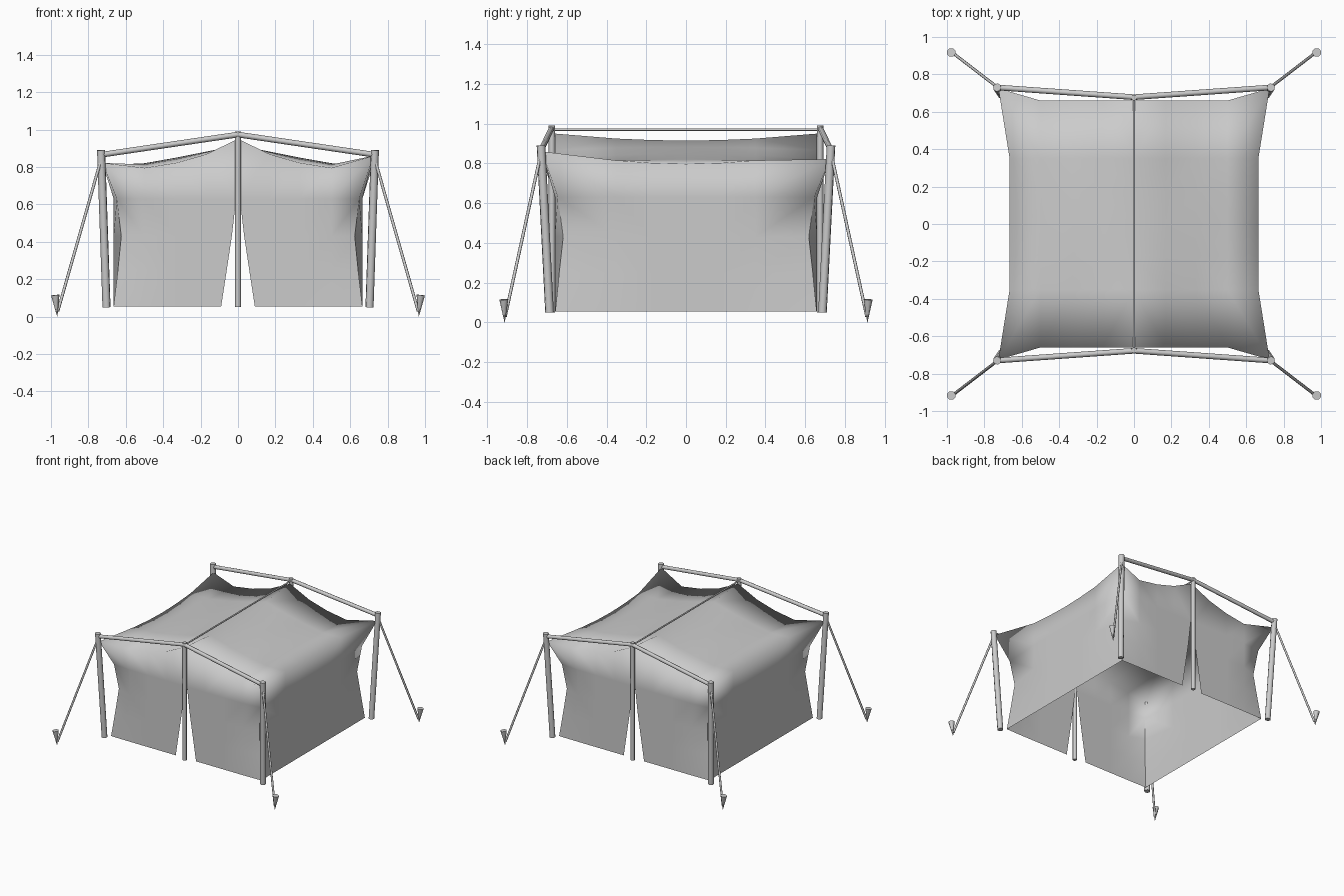
import bpy, bmesh
from mathutils import Vector

if "Cube" in bpy.data.objects:
    bpy.data.objects.remove(bpy.data.objects["Cube"])

grey = bpy.data.materials.new("light grey")
grey.use_nodes = True
colour = (0.6, 0.6, 0.6, 1)
grey.diffuse_color = colour
grey.node_tree.nodes["Principled BSDF"].inputs["Base Color"].default_value = colour


def finish(name, bm):
    mesh = bpy.data.meshes.new(name)
    bm.to_mesh(mesh)
    bm.free()
    mesh.materials.append(grey)
    obj = bpy.data.objects.new(name, mesh)
    bpy.context.collection.objects.link(obj)
    return obj


def rod(name, start, end, r1, r2=None, sides=8):
    """Round bar or cone from start to end."""
    a, b = Vector(start), Vector(end)
    bm = bmesh.new()
    bmesh.ops.create_cone(bm, cap_ends=True, segments=sides, radius1=r1,
                          radius2=r1 if r2 is None else r2, depth=(b - a).length)
    turn = (b - a).to_track_quat('Z', 'Y')
    for v in bm.verts:
        v.co = turn @ v.co + (a + b) / 2
    for f in bm.faces:
        f.smooth = len(f.verts) == 4
    for e in bm.edges:
        e.smooth = all(len(f.verts) <= 4 for f in e.link_faces)
    return finish(name, bm)


# Canvas: one quarter is laid out on a coarse grid, then repeated on all four sides
xs = [0, 0.17, 0.33, 0.5]
ys = [0, 0.17, 0.35]
rim = [0.95, 0.868, 0.822, 0.795]
middle = [0.915, 0.882, 0.85, 0.82]
eave = [0.797, 0.802, 0.815]
rows = [0.055, 0.25, 0.43, 0.63]
slit = [0.09, 0.06, 0.033, 0.01]
corner = [(0.665, 0.658), (0.642, 0.638), (0.624, 0.618), (0.648, 0.645)]
SIDE, END = 0.665, 0.66

bm = bmesh.new()


def sheet(grid):
    verts = [[bm.verts.new(p) for p in line] for line in grid]
    for a, b in zip(verts, verts[1:]):
        for i in range(len(a) - 1):
            bm.faces.new((a[i], a[i + 1], b[i + 1], b[i])).smooth = True


for sx in (1, -1):
    for sy in (1, -1):
        top = 0.86 if (sx, sy) == (1, -1) else 0.822
        tip = (0.725, 0.725, top)
        roof = []
        for j, y in enumerate(ys):
            t = (y / END) ** 2
            line = [(x, y, m + (r - m) * t) for x, m, r in zip(xs, middle, rim)]
            roof.append(line + [(SIDE, y, eave[j])])
        roof.append([(x, END, r) for x, r in zip(xs, rim)] + [tip])
        end_wall = [[(s, END, z)] + [(x, END, z) for x in xs[1:]] + [(*c, z)]
                    for z, s, c in zip(rows, slit, corner)] + [roof[-1]]
        side_wall = [[(SIDE, y, z) for y in ys] + [(*c, z)]
                     for z, c in zip(rows, corner)] + [[line[-1] for line in roof]]
        for grid in (roof, end_wall, side_wall):
            sheet([[(x * sx, y * sy, z) for x, y, z in line] for line in grid])

bmesh.ops.remove_doubles(bm, verts=bm.verts, dist=0.0005)
bmesh.ops.recalc_face_normals(bm, faces=bm.faces)
if max(bm.faces, key=lambda f: f.calc_center_median().z).normal.z < 0:
    bmesh.ops.reverse_faces(bm, faces=bm.faces)
# Crisp vertical corners below the flared tips
for e in bm.edges:
    if all(abs(v.co.x) > 0.6 and abs(v.co.y) > 0.6 and v.co.z < 0.7 for v in e.verts):
        e.smooth = False
finish("canvas", bm)

# Frame, guy ropes and stakes
for sy, end in ((-1, "front"), (1, "back")):
    rod(end + "_centre_pole", (0, 0.675 * sy, 0.05), (0, 0.675 * sy, 0.99), 0.016)
    for sx, side in ((1, "left"), (-1, "right")):
        tag = end + "_" + side + "_"
        rod(tag + "pole", (0.703 * sx, 0.687 * sy, 0.05),
            (0.732 * sx, 0.73 * sy, 0.89), 0.022)
        rod(tag + "bar", (0.732 * sx, 0.73 * sy, 0.865), (0, 0.678 * sy, 0.973), 0.015)
        rod(tag + "rope", (0.735 * sx, 0.735 * sy, 0.83),
            (0.963 * sx, 0.91 * sy, 0.03), 0.008)
        rod(tag + "stake", (0.966 * sx, 0.913 * sy, 0), (0.977 * sx, 0.917 * sy, 0.115),
            0.001, 0.024)
rod("ridge_rope", (0, -0.675, 0.97), (0, 0.675, 0.97), 0.006)
